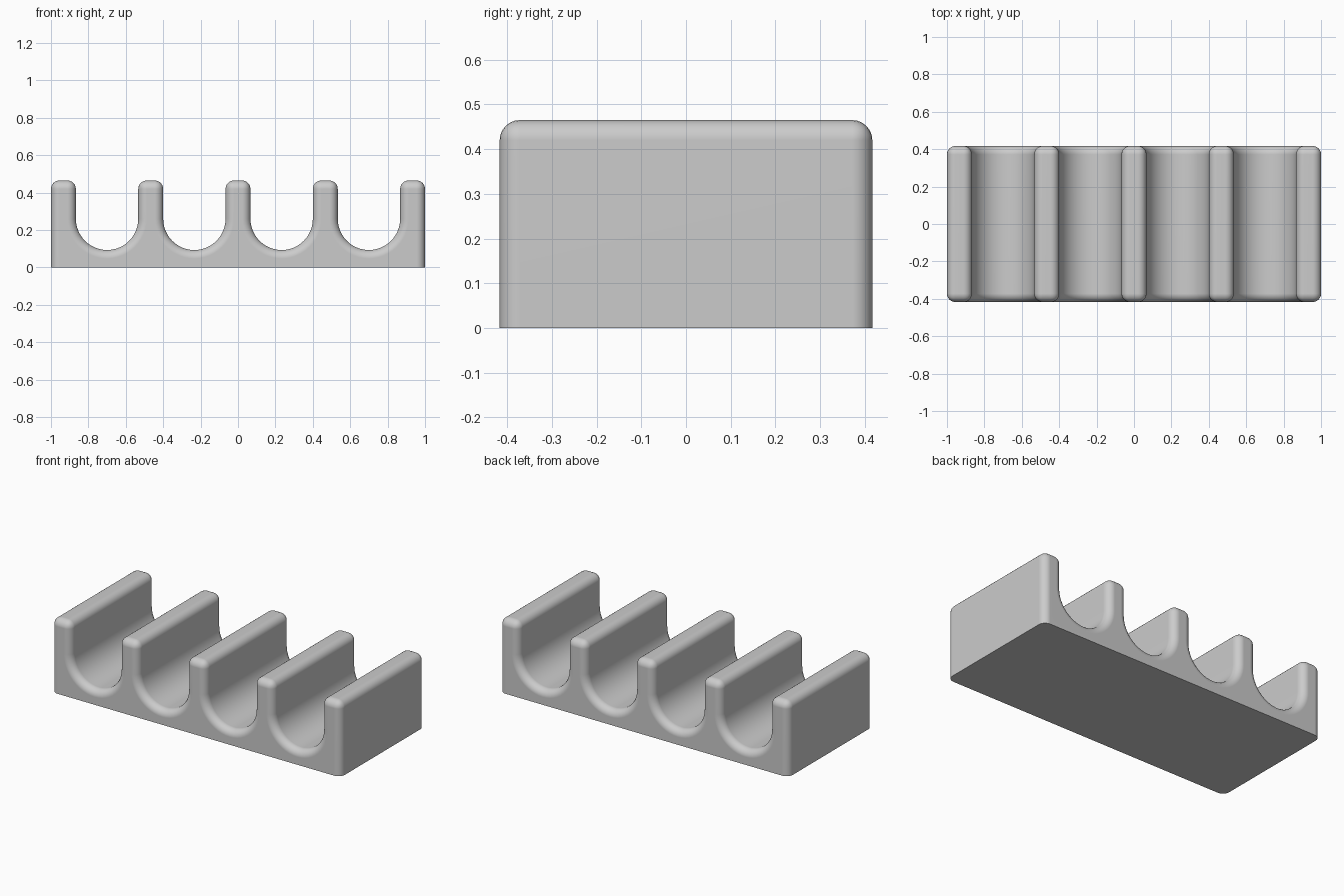
import bpy, bmesh, math

if "Cube" in bpy.data.objects:
    bpy.data.objects.remove(bpy.data.objects["Cube"])

WALL, RADIUS, HEIGHT = 2 / 15, 1 / 6, 0.465
HALF_DEPTH, FILLET, ARC_Z = 0.417, 0.045, 0.26
PITCH = WALL + 2 * RADIUS
ARC_STEPS = 24

# Comb-shaped profile: five walls with round-bottomed channels between them
profile = [(1, 0), (1, HEIGHT)]
for i in range(4):
    cx = 1 - WALL - RADIUS - i * PITCH
    profile.append((cx + RADIUS, HEIGHT))
    for k in range(ARC_STEPS + 1):
        a = -math.pi * k / ARC_STEPS
        profile.append((cx + RADIUS * math.cos(a), ARC_Z + RADIUS * math.sin(a)))
    profile.append((cx - RADIUS, HEIGHT))
profile += [(-1, HEIGHT), (-1, 0)]

# Extrude the profile from front to back
bm = bmesh.new()
front = bm.faces.new([bm.verts.new((x, -HALF_DEPTH, z)) for x, z in profile])
extruded = bmesh.ops.extrude_face_region(bm, geom=[front], use_keep_orig=True)
new_verts = [g for g in extruded["geom"] if isinstance(g, bmesh.types.BMVert)]
bmesh.ops.translate(bm, verts=new_verts, vec=(0, 2 * HALF_DEPTH, 0))
bmesh.ops.recalc_face_normals(bm, faces=bm.faces)

# Round every sharp edge except those around the base
edges = [e for e in bm.edges
         if max(v.co.z for v in e.verts) > 0.01
         and e.calc_face_angle(0) > math.radians(45)]
bmesh.ops.bevel(bm, geom=edges, offset=FILLET, offset_type='OFFSET', segments=6,
                profile=0.5, affect='EDGES', clamp_overlap=False)

mesh = bpy.data.meshes.new("channel_holder")
bm.to_mesh(mesh)
bm.free()
holder = bpy.data.objects.new("channel_holder", mesh)
bpy.context.collection.objects.link(holder)

grey = bpy.data.materials.new("light_grey")
grey.diffuse_color = (0.6, 0.6, 0.6, 1)
grey.use_nodes = True
grey.node_tree.nodes["Principled BSDF"].inputs["Base Color"].default_value = grey.diffuse_color
mesh.materials.append(grey)

# Smooth fillets with clean flat faces
bpy.context.view_layer.objects.active = holder
holder.select_set(True)
bpy.ops.object.shade_smooth_by_angle(angle=math.radians(30))
weighted = holder.modifiers.new("clean_flats", 'WEIGHTED_NORMAL')
weighted.keep_sharp = True
